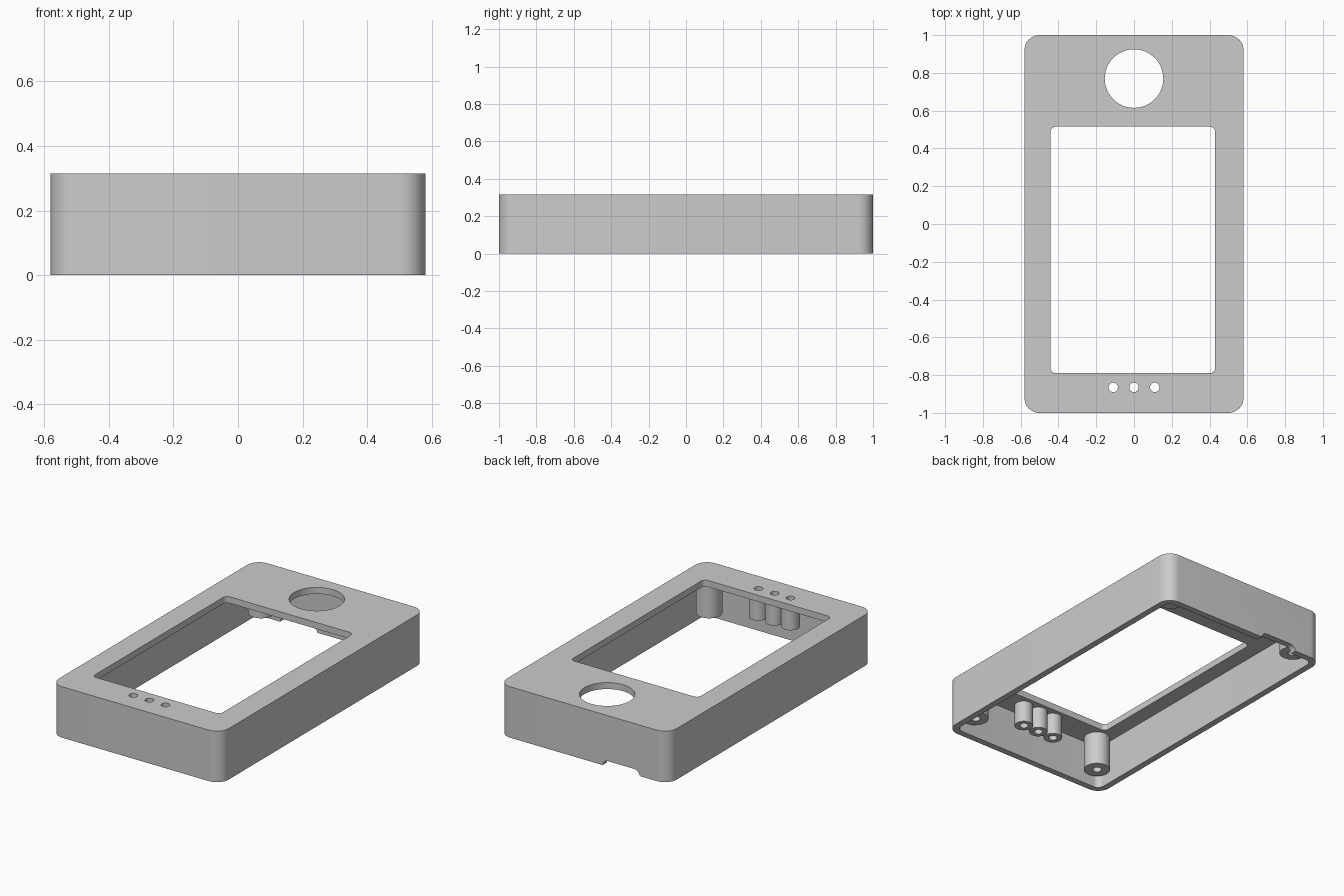
import bpy, bmesh, math
from mathutils import Matrix

cube = bpy.data.objects.get("Cube")
if cube:
    bpy.data.objects.remove(cube, do_unlink=True)

HEIGHT, WALL = 0.315, 0.04
CEILING = HEIGHT - WALL

grey = bpy.data.materials.new("light grey plastic")
grey.use_nodes = True
colour = (0.6, 0.6, 0.6, 1)
grey.diffuse_color = colour
grey.node_tree.nodes["Principled BSDF"].inputs["Base Color"].default_value = colour


def finish(name, bm):
    """Turn a bmesh into a named object with sharp edges kept."""
    bmesh.ops.recalc_face_normals(bm, faces=bm.faces)
    mesh = bpy.data.meshes.new(name)
    bm.to_mesh(mesh)
    bm.free()
    mesh.materials.append(grey)
    obj = bpy.data.objects.new(name, mesh)
    bpy.context.collection.objects.link(obj)
    return obj


def smooth(obj):
    obj.data.shade_smooth()
    obj.data.set_sharp_from_angle(angle=math.radians(30))


def prism(name, x0, x1, y0, y1, z0, z1, radius, steps=12):
    """Upright block with rounded vertical corners."""
    bm = bmesh.new()
    corners = [(x1, y1, -1, -1), (x0, y1, 1, -1), (x0, y0, 1, 1), (x1, y0, -1, 1)]
    ring = []
    for quarter, (x, y, sx, sy) in enumerate(corners):
        for i in range(steps + 1):
            a = (quarter + i / steps) * math.pi / 2
            ring.append(bm.verts.new((x + sx * radius + radius * math.cos(a),
                                      y + sy * radius + radius * math.sin(a), z0)))
    base = bm.faces.new(ring)
    top = bmesh.ops.extrude_face_region(bm, geom=[base], use_keep_orig=True)["geom"]
    moved = [v for v in top if isinstance(v, bmesh.types.BMVert)]
    bmesh.ops.translate(bm, verts=moved, vec=(0, 0, z1 - z0))
    return finish(name, bm)


def drill(name, x, y, radius):
    """Round cutter through the top plate."""
    bm = bmesh.new()
    bmesh.ops.create_cone(bm, cap_ends=True, segments=48, radius1=radius, radius2=radius,
                          depth=0.2, matrix=Matrix.Translation((x, y, HEIGHT)))
    return finish(name, bm)


def tube(name, x, y, z0, outer, inner):
    """Hollow post hanging from the top plate."""
    bm = bmesh.new()
    profile = [bm.verts.new(p) for p in ((inner, 0, z0), (outer, 0, z0),
                                         (outer, 0, CEILING), (inner, 0, CEILING))]
    edges = [bm.edges.new((profile[i], profile[(i + 1) % 4])) for i in range(4)]
    bmesh.ops.spin(bm, geom=profile + edges, cent=(0, 0, 0), axis=(0, 0, 1),
                   angle=math.tau, steps=40, use_duplicate=False)
    bmesh.ops.remove_doubles(bm, verts=bm.verts, dist=0.0001)
    bmesh.ops.translate(bm, verts=bm.verts, vec=(x, y, 0))
    smooth(finish(name, bm))


# Shell and the shapes cut out of it
shell = prism("case_shell", -0.58, 0.58, -1, 1, 0, HEIGHT, 0.08)
cutters = [
    prism("cavity", -0.58 + WALL, 0.58 - WALL, -1 + WALL, 1 - WALL, -0.1, CEILING, 0.04),
    prism("screen_window", -0.443, 0.43, -0.79, 0.515, 0.2, 0.4, 0.03),
    drill("round_opening", 0, 0.77, 0.155),
]
button_x = (-0.11, 0, 0.11)
cutters += [drill("button_hole", x, -0.865, 0.025) for x in button_x]

# Cable notch in the lower edge of the back wall
notch = prism("cable_notch", -0.385, -0.13, -0.05, 0.034, -1.1, -0.9, 0.04)
notch.data.transform(Matrix.Rotation(math.radians(90), 4, "X"))
cutters.append(notch)

for cutter in cutters:
    mod = shell.modifiers.new(cutter.name, "BOOLEAN")
    mod.operation, mod.solver, mod.object = "DIFFERENCE", "EXACT", cutter
bpy.context.view_layer.update()
result = bpy.data.meshes.new_from_object(
    shell.evaluated_get(bpy.context.evaluated_depsgraph_get()))
shell.modifiers.clear()
shell.data = result
smooth(shell)
for cutter in cutters:
    bpy.data.objects.remove(cutter, do_unlink=True)

# Screw posts in the four corners
for side, sx in (("left", 1), ("right", -1)):
    for end, sy in (("front", -1), ("back", 1)):
        tube(f"{end}_{side}_screw_post", sx * 0.46, sy * 0.883, 0.065, 0.075, 0.026)

# Guides under the button holes
for x, label in zip(button_x, ("right", "middle", "left")):
    tube(f"{label}_button_guide", x, -0.865, 0.14, 0.053, 0.025)
